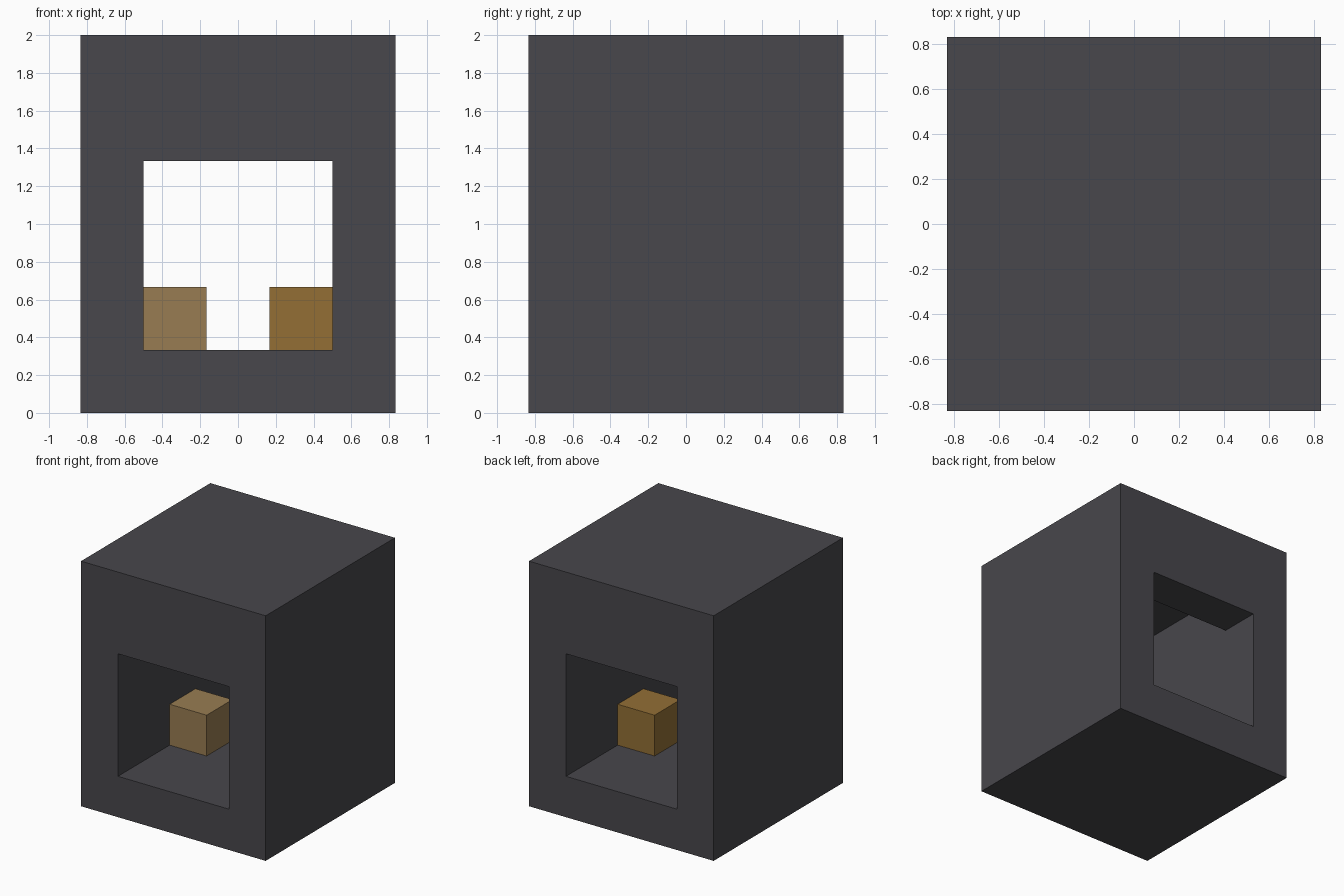
import bpy
import bmesh

if "Cube" in bpy.data.objects:
    bpy.data.objects.remove(bpy.data.objects["Cube"], do_unlink=True)

U = 1 / 3  # one block, the unit of the whole model


def material(name, colour):
    mat = bpy.data.materials.new(name)
    mat.use_nodes = True
    mat.diffuse_color = (*colour, 1)
    mat.node_tree.nodes["Principled BSDF"].inputs["Base Color"].default_value = (*colour, 1)
    return mat


def prism(name, profile, x0, x1, mat):
    """Extrude a (y, z) profile from x0 to x1; all sizes in blocks."""
    bm = bmesh.new()
    face = bm.faces.new([bm.verts.new((x0 * U, y * U, z * U)) for y, z in profile])
    side = bmesh.ops.extrude_face_region(bm, geom=[face])["geom"]
    verts = [v for v in side if isinstance(v, bmesh.types.BMVert)]
    bmesh.ops.translate(bm, verts=verts, vec=((x1 - x0) * U, 0, 0))
    bmesh.ops.recalc_face_normals(bm, faces=bm.faces)
    mesh = bpy.data.meshes.new(name)
    bm.to_mesh(mesh)
    bm.free()
    mesh.materials.append(mat)
    obj = bpy.data.objects.new(name, mesh)
    bpy.context.collection.objects.link(obj)
    return obj


def rectangle(y, z0, z1):
    return [(-y, z0), (y, z0), (y, z1), (-y, z1)]


charcoal = material("charcoal", (0.065, 0.063, 0.072))
tan = material("tan", (0.314, 0.202, 0.084))
brown = material("brown", (0.292, 0.159, 0.036))

# Thick-walled housing
housing = prism("housing", rectangle(2.5, 0, 6), -2.5, 2.5, charcoal)

# Openings front and back, joined by a chamber that rises behind the lintels
right_half = [(3, 1), (3, 4), (1.5, 4), (1.5, 5)]
left_half = [(-y, z) for y, z in reversed(right_half)]
cutter = prism("chamber_cutter", right_half + left_half, -1.5, 1.5, charcoal)
cutter.hide_render = True
cut = housing.modifiers.new("chamber", "BOOLEAN")
cut.operation = "DIFFERENCE"
cut.solver = "EXACT"
cut.object = cutter
bpy.context.view_layer.objects.active = housing
bpy.ops.object.modifier_apply(modifier=cut.name)
bpy.data.objects.remove(cutter, do_unlink=True)

# Two small blocks on the floor against the side walls
prism("right_block", rectangle(0.5, 1, 2), -1.5, -0.5, tan)
prism("left_block", rectangle(0.5, 1, 2), 0.5, 1.5, brown)
